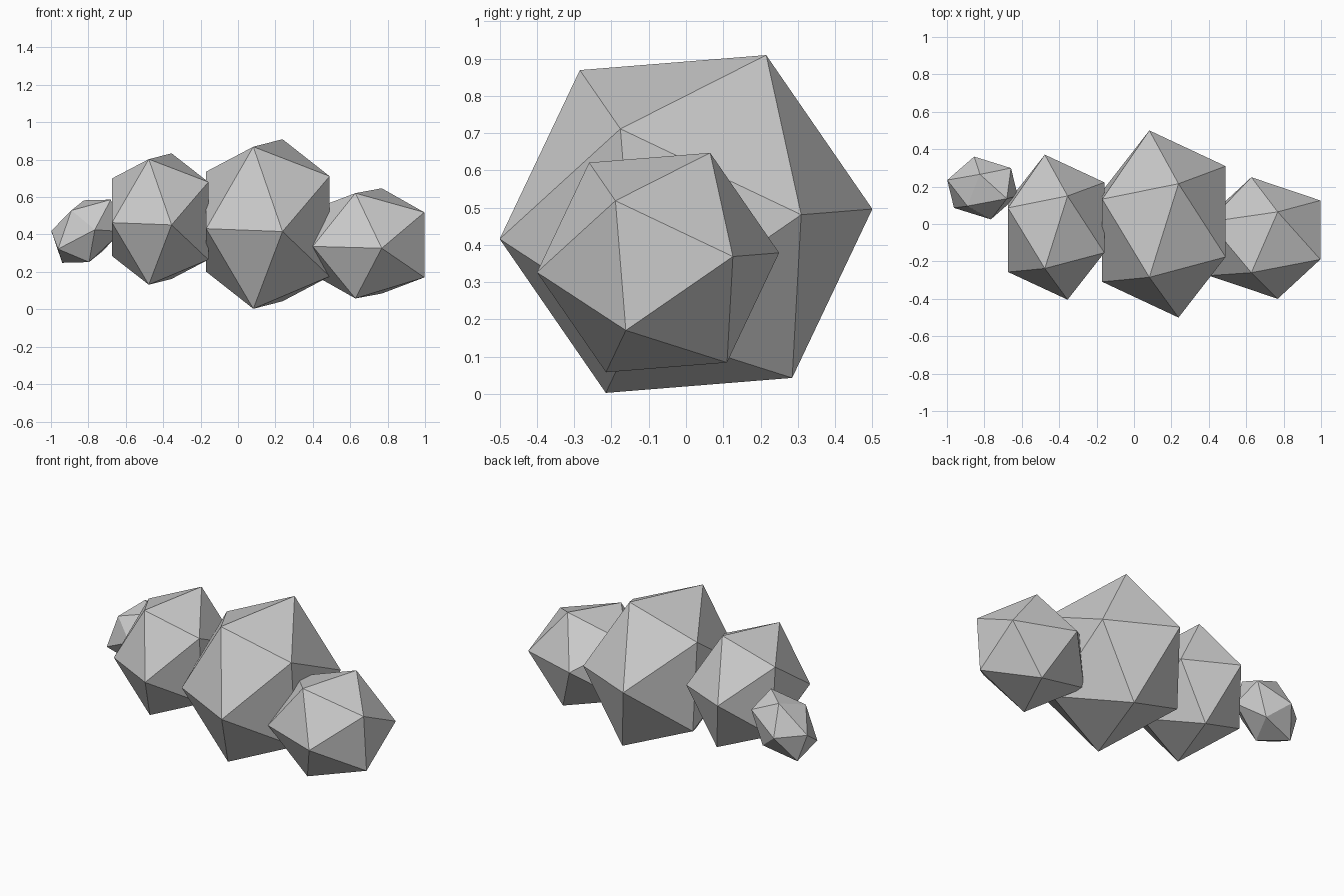
import bpy, bmesh
from math import sin, cos, radians
from mathutils import Vector

if "Cube" in bpy.data.objects:
    bpy.data.objects.remove(bpy.data.objects["Cube"])

TWIST = 4.6  # roll of every lump about its long axis, degrees


def icosahedron_points():
    """Unit icosahedron with one face looking along its first axis."""
    pts = []
    for k in range(3):
        a = radians(TWIST + 120 * k)
        for h, r, turn in ((0.795, 0.607, 1), (-0.188, 0.982, 1)):
            p = Vector((h, r * cos(a) * turn, r * sin(a) * turn))
            pts += [p, -p]
    return pts


def lump(name, centre, axis, side, up):
    """Icosahedron stretched along the given axis, side and up vectors."""
    axis, side, up = Vector(axis), Vector(side), Vector(up)
    bm = bmesh.new()
    for p in icosahedron_points():
        bm.verts.new(axis * p.x + side * p.y + up * p.z)
    bmesh.ops.convex_hull(bm, input=bm.verts[:])
    bmesh.ops.recalc_face_normals(bm, faces=bm.faces[:])
    mesh = bpy.data.meshes.new(name)
    bm.to_mesh(mesh)
    bm.free()
    obj = bpy.data.objects.new(name, mesh)
    obj.location = centre
    bpy.context.collection.objects.link(obj)


# Three upright lumps: centre, length scale along x, radius across
for name, centre, length, radius in (
    ("middle_lump", (0.16, 0.0, 0.456), 0.415, 0.511),
    ("left_lump", (-0.416, -0.017, 0.4825), 0.324, 0.396),
    ("right_lump", (0.698, -0.075, 0.3525), 0.375, 0.332),
):
    lump(name, centre, (length, 0, 0), (0, radius, 0), (0, 0, radius))

# Small tilted lump at the far left
lump("small_end_lump", (-0.81, 0.1925, 0.4175),
     (0.1975, 0.003, 0.110), (-0.003, 0.172, 0), (-0.056, 0, 0.163))
